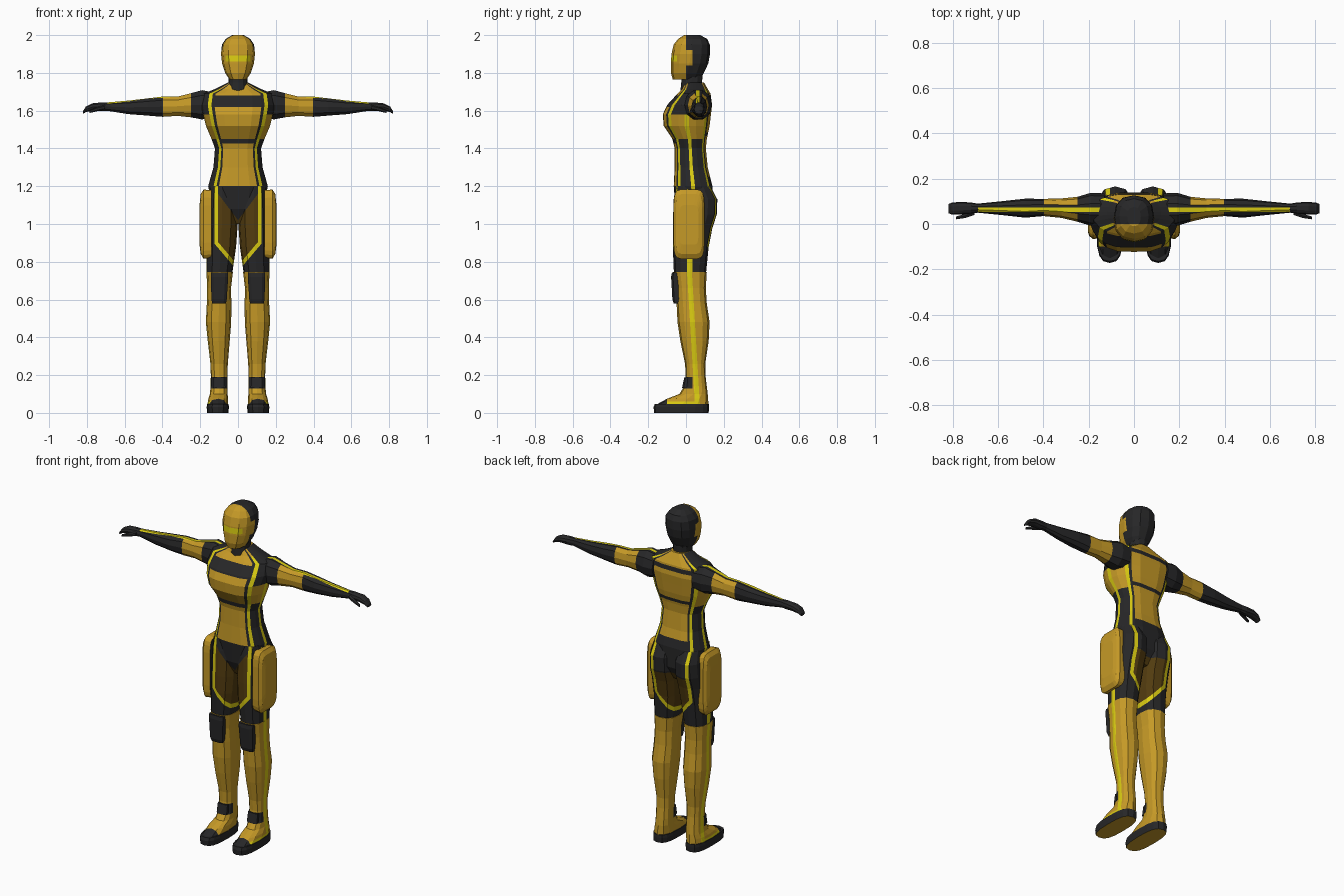
import bpy, bmesh, math
from mathutils import Vector

# Palette
COLS = {"gold": (0.56, 0.32, 0.02), "charcoal": (0.02, 0.02, 0.021),
        "stripe_yellow": (0.70, 0.60, 0.006), "dark_brown": (0.085, 0.045, 0.005)}
MATS = []
for n, c in COLS.items():
    m = bpy.data.materials.new(n)
    m.diffuse_color = (*c, 1)
    MATS.append(m)
GOLD, BLACK, YEL, BROWN = range(4)


def oval(n, power=2.4, half=False, off=0.0):
    """Superellipse section, counter-clockwise; half keeps the x >= 0 side."""
    cnt = n + 1 if half else n
    step = math.pi / n if half else 2 * math.pi / n
    pts = []
    for i in range(cnt):
        a = -math.pi / 2 + (i + off) * step
        c, s = math.cos(a), math.sin(a)
        if half and i in (0, n):
            c = 0.0
        pts.append((math.copysign(abs(c) ** (2 / power), c),
                    math.copysign(abs(s) ** (2 / power), s)))
    return pts


def loft(name, rings, section, colour, axis="z", cuts=(), half=False):
    """Rings (t, centre, radius, low, high), cut by planes, coloured, mirrored in x."""
    bm = bmesh.new()
    loops = []
    for t, c, r, lo, hi in sorted(rings):
        loop = []
        for u, v in section:
            a, b = c + r * u, (lo + hi) / 2 + v * (hi - lo) / 2
            loop.append(bm.verts.new((a, b, t) if axis == "z" else (t, a, b)))
        loops.append(loop)
    k = len(section)
    for A, B in zip(loops, loops[1:]):
        for j in range(k - 1 if half else k):
            f = bm.faces.new((A[j], A[(j + 1) % k], B[(j + 1) % k], B[j]))
            f.material_index = j
    bm.faces.new(loops[0][::-1])
    bm.faces.new(loops[-1])
    for nrm, d in cuts:
        n = Vector(nrm)
        bmesh.ops.bisect_plane(bm, geom=bm.verts[:] + bm.edges[:] + bm.faces[:],
                               plane_co=n * (d / n.length_squared), plane_no=n, dist=1e-5)
    bm.normal_update()
    for f in bm.faces:
        f.material_index = colour(f.calc_center_median(), f.normal, f.material_index)
    me = bpy.data.meshes.new(name)
    bm.to_mesh(me)
    bm.free()
    for m in MATS:
        me.materials.append(m)
    ob = bpy.data.objects.new(name, me)
    bpy.context.collection.objects.link(ob)
    mod = ob.modifiers.new("mirror", "MIRROR")
    mod.use_axis[0] = True
    return ob


def zcuts(*zs):
    return [((0, 0, 1), z) for z in zs]


def plain(i):
    return lambda p, n, c: i


# Crotch V and shorts hem shared by pelvis and thighs
V_CUT = [((-1.33, 0, 1), 1.02), ((0, 0, 1), 1.04)]
HEM = 0.762 * 0.03 - 0.648 * 0.80


def inner_short(p):
    if p.y < 0.04:
        return BLACK if p.z > 1.02 + 1.33 * p.x else BROWN
    return BLACK if p.z > 1.04 else BROWN


# Torso
def torso_col(p, n, c):
    z = p.z
    if c in (3, 9):
        return YEL if z < 1.705 else GOLD
    if c == 6:
        return YEL if z < 1.6 else BLACK
    if c in (2, 10):
        return BLACK
    if c in (4, 5, 7, 8):
        return GOLD if 1.45 < z < 1.58 else BLACK
    if c < 2:
        if z < 1.2:
            return inner_short(p)
        return BLACK if 1.62 < z < 1.68 or 1.425 < z < 1.45 else GOLD
    if z < 1.25:
        return inner_short(p)
    return BLACK if 1.655 < z < 1.68 or 1.465 < z < 1.485 else GOLD


torso_sec = [(0, -1), (.4, -.98), (.64, -.86), (.72, -.78), (.82, -.66), (.95, -.35), (1, -.1),
             (1, .1), (.95, .4), (.82, .75), (.72, .84), (.64, .9), (.35, 1), (0, 1)]
torso = [(1.00, .06, -.02, .10), (1.08, .13, -.055, .14), (1.2, .158, -.065, .14),
         (1.3, .13, -.06, .115), (1.4, .122, -.06, .105), (1.45, .14, -.072, .11),
         (1.52, .17, -.118, .125), (1.58, .185, -.123, .132), (1.63, .195, -.10, .138),
         (1.69, .185, -.045, .13), (1.715, .12, -.02, .115), (1.75, .05, -.005, .095)]
loft("torso", [(z, 0, w, a, b) for z, w, a, b in torso], torso_sec, torso_col, half=True,
     cuts=zcuts(1.68, 1.655, 1.62, 1.58, 1.485, 1.465, 1.45, 1.425, 1.25, 1.2) + V_CUT)

# Neck and head
loft("neck", [(1.70, 0, .058, -.03, .095), (1.75, 0, .05, -.025, .085), (1.82, 0, .05, -.025, .09)],
     oval(6, 2.2, True), plain(BLACK), half=True)


def head_col(p, n, c):
    if n.z < -.8:
        return BLACK
    if p.y < -.02 and n.y < -.35 and 1.86 < p.z < 1.893 and p.x < .065:
        return YEL
    if p.y < 0 or (p.y < .035 and 1.84 < p.z < 1.92):
        return GOLD
    return BLACK


head = [(1.765, .045, -.07, .075), (1.80, .068, -.08, .095), (1.85, .084, -.08, .118),
        (1.9, .09, -.077, .127), (1.95, .085, -.065, .126), (1.98, .065, -.042, .112),
        (2.0, .03, -.01, .075)]
loft("head", [(z, 0, w, a, b) for z, w, a, b in head], oval(6, 2.4, True), head_col, half=True,
     cuts=zcuts(1.84, 1.86, 1.893, 1.92) + [((0, 1, 0), 0), ((0, 1, 0), .035), ((1, 0, 0), .065)])


# Arms with hands
def arm_col(p, n, c):
    if n.z > .3 and .054 < p.y < .072 and .14 < p.x < .69:
        return YEL
    if .25 < p.x < .397 and n.z < .8:
        return GOLD
    return BLACK


loft("arms", [(.13, .065, .07, 1.56, 1.70), (.19, .065, .073, 1.55, 1.712), (.25, .065, .055, 1.562, 1.695),
              (.32, .07, .043, 1.57, 1.677), (.40, .073, .038, 1.565, 1.677), (.48, .07, .042, 1.572, 1.667),
              (.58, .07, .031, 1.58, 1.655), (.69, .07, .02, 1.598, 1.645), (.72, .07, .025, 1.596, 1.645),
              (.77, .07, .028, 1.598, 1.64), (.805, .068, .026, 1.592, 1.623), (.82, .068, .02, 1.583, 1.6)],
     oval(10, 2.2, off=.5), arm_col, axis="x",
     cuts=[((0, 1, 0), .054), ((0, 1, 0), .072), ((1, 0, 0), .397)])
loft("thumbs", [(.705, .05, .012, 1.605, 1.63), (.745, .036, .011, 1.597, 1.62),
                (.785, .027, .007, 1.588, 1.603)], oval(6, 2), plain(BLACK), axis="x")


# Thighs
def thigh_col(p, n, c):
    s = max(p.x - .115, .762 * p.x - .648 * p.z - HEM)
    if s < -.01:
        return inner_short(p)
    if s < .01 and n.x < .85:
        return YEL
    return YEL if p.x > .13 and .005 < p.y < .035 else BLACK


loft("thighs", [(1.2, .085, .065, -.055, .13), (1.13, .083, .08, -.065, .166), (1.05, .085, .083, -.068, .163),
                (.98, .086, .083, -.07, .14), (.88, .089, .079, -.07, .12), (.74, .098, .068, -.064, .106)],
     oval(12, 2.5), thigh_col, cuts=V_CUT + [
        ((1, 0, 0), .105), ((1, 0, 0), .125), ((.762, 0, -.648), HEM - .01), ((.762, 0, -.648), HEM + .01),
        ((0, 1, 0), .005), ((0, 1, 0), .035)])

# Hip plates
plate = oval(20, 6, off=.5)
loft("hip_plates", [(.14, .016, .08, .82, 1.18), (.182, .016, .082, .815, 1.183),
                    (.197, .016, .07, .84, 1.16), (.204, .016, .05, .89, 1.10)],
     plate, lambda p, n, c: BLACK if n.x < -.8 else GOLD, axis="x")


# Lower legs and boots
def shin_col(p, n, c):
    q = p.y + .06 * p.z
    if p.y < -.1:
        return BLACK
    if p.x > .11 and n.x > .3 and (.05 < q < .076 or (p.z < .06 and p.y < .06)):
        return YEL
    return BLACK if .13 < p.z < .19 and p.y < .035 else GOLD


loft("lower_legs", [(.745, .097, .07, -.068, .11), (.66, .1, .063, -.055, .105), (.58, .1, .065, -.05, .11),
                    (.48, .103, .067, -.045, .125), (.38, .102, .058, -.03, .12), (.26, .1, .046, -.005, .102),
                    (.2, .1, .044, -.002, .103), (.14, .1, .045, -.01, .11), (.1, .102, .047, -.035, .115),
                    (.075, .105, .052, -.10, .117), (.045, .107, .055, -.155, .119)],
     oval(12, 2.5), shin_col, cuts=zcuts(.06, .13, .19) + [
        ((0, 1, .06), .05), ((0, 1, .06), .076), ((0, 1, 0), -.1), ((0, 1, 0), .035)])
loft("soles", [(0, .107, .056, -.168, .12), (.03, .107, .059, -.172, .122), (.047, .107, .057, -.165, .121)],
     oval(16, 2.8), lambda p, n, c: GOLD if n.z < -.8 else BLACK)

# Knee pads and ankle straps
pad = oval(8, 4, off=.5)
loft("knee_pads", [(.58, .1, .038, -.066, -.02), (.60, .1, .042, -.073, -.02), (.72, .098, .048, -.08, -.02),
                   (.742, .098, .048, -.076, -.02)], pad, plain(BLACK))
loft("ankle_straps", [(.132, .1, .034, -.022, .03), (.188, .1, .033, -.01, .03)], pad, plain(BLACK))
